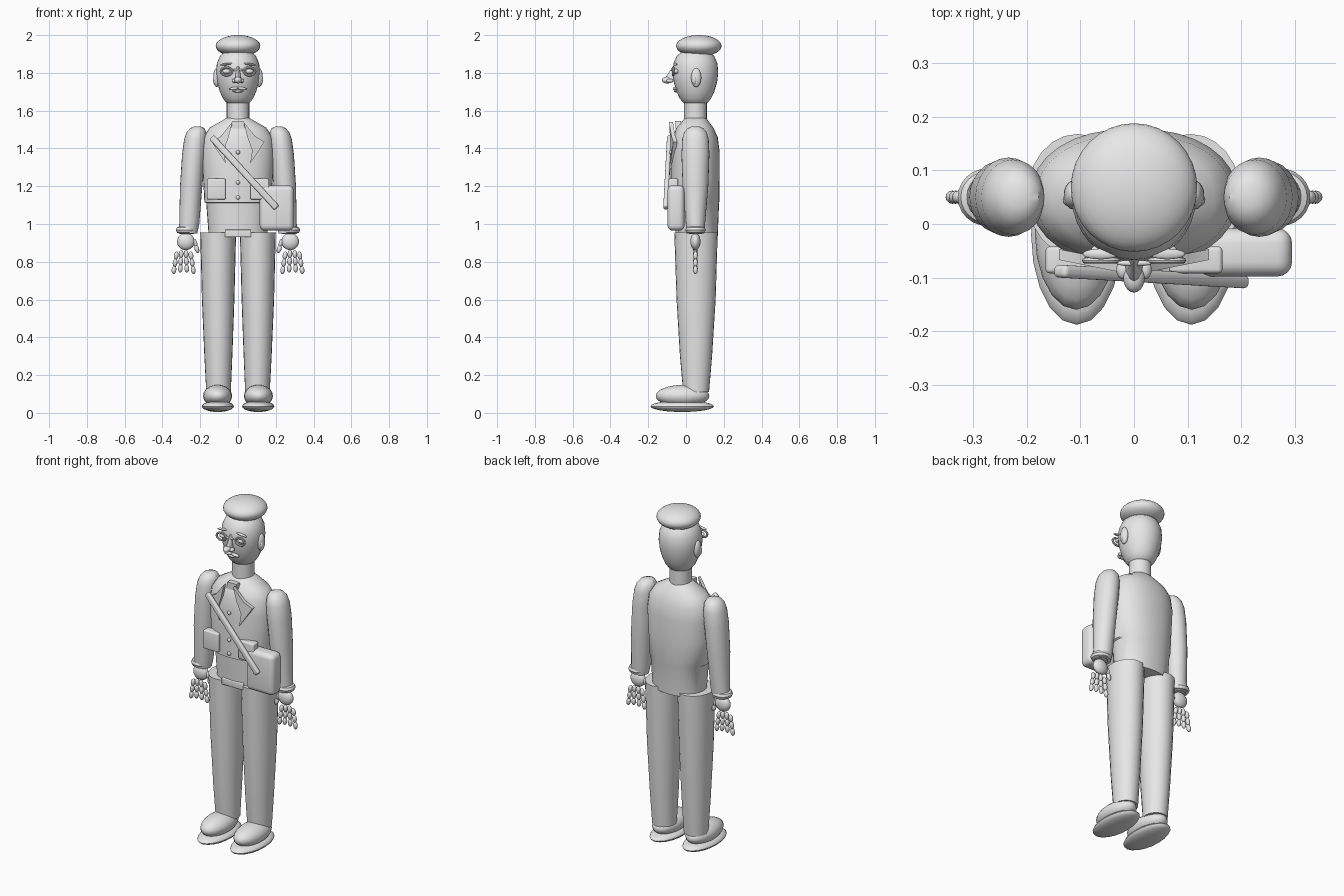
import bpy, bmesh
from math import cos, sin, pi, copysign, radians
from mathutils import Matrix, Vector

if "Cube" in bpy.data.objects:
    bpy.data.objects.remove(bpy.data.objects["Cube"])

grey = bpy.data.materials.new("plain_grey")
grey.use_nodes = True
grey.diffuse_color = (0.8, 0.8, 0.8, 1)
grey.node_tree.nodes["Principled BSDF"].inputs["Base Color"].default_value = (0.8, 0.8, 0.8, 1)
parts = []


def finish(name, bm):
    bmesh.ops.recalc_face_normals(bm, faces=bm.faces)
    mesh = bpy.data.meshes.new(name)
    bm.to_mesh(mesh)
    bm.free()
    mesh.materials.append(grey)
    obj = bpy.data.objects.new(name, mesh)
    bpy.context.collection.objects.link(obj)
    parts.append(obj)
    return obj


def loft(name, rings, power=2.0, n=24):
    """Skin oval rings given as (x, z, half width, front y, back y)."""
    bm = bmesh.new()
    loops = []
    for x, z, rx, front, back in rings:
        loop = []
        for i in range(n):
            c, s = cos(2 * pi * i / n), sin(2 * pi * i / n)
            px = copysign(abs(c) ** (2 / power), c) * rx
            py = copysign(abs(s) ** (2 / power), s) * (back - front) / 2
            loop.append(bm.verts.new((x + px, (front + back) / 2 + py, z)))
        loops.append(loop)
    for a, b in zip(loops, loops[1:]):
        for i in range(n):
            j = (i + 1) % n
            bm.faces.new((a[i], a[j], b[j], b[i]))
    bm.faces.new(loops[0])
    bm.faces.new(loops[-1])
    return finish(name, bm)


def ball(name, loc, size, tilt=0, n=20):
    """Ellipsoid, tilted about the y axis."""
    bm = bmesh.new()
    m = Matrix.Translation(loc) @ Matrix.Rotation(tilt, 4, 'Y') @ Matrix.Diagonal((*size, 1))
    bmesh.ops.create_uvsphere(bm, u_segments=n, v_segments=n // 2 + 2, radius=1, matrix=m)
    return finish(name, bm)


def box(name, loc, size, bevel, rot=None):
    bm = bmesh.new()
    bmesh.ops.create_cube(bm, size=1, matrix=Matrix.Diagonal((*size, 1)))
    bmesh.ops.bevel(bm, geom=bm.edges[:], offset=bevel, segments=4, profile=0.5, affect='EDGES')
    m = Matrix.Translation(loc)
    bm.transform(m @ rot.to_matrix().to_4x4() if rot else m)
    return finish(name, bm)


def ring(name, loc, rx, ry, tube, axis='Z'):
    """Oval torus around z, or facing forward when axis is Y."""
    bm = bmesh.new()
    n, k = 24, 8
    v = [[bm.verts.new(((rx + tube * cos(b)) * cos(a), (ry + tube * cos(b)) * sin(a), tube * sin(b)))
          for b in (2 * pi * j / k for j in range(k))] for a in (2 * pi * i / n for i in range(n))]
    for i in range(n):
        for j in range(k):
            bm.faces.new((v[i][j], v[i - 1][j], v[i - 1][j - 1], v[i][j - 1]))
    if axis == 'Y':
        bm.transform(Matrix.Rotation(pi / 2, 4, 'X'))
    bm.transform(Matrix.Translation(loc))
    return finish(name, bm)


def plate(name, outline, front, slope, thick):
    """Flat cloth panel from an x, z outline, swept back away from the middle."""
    bm = bmesh.new()
    face = bm.faces.new([bm.verts.new((x, front + slope * abs(x), z)) for x, z in outline])
    ext = bmesh.ops.extrude_face_region(bm, geom=[face])
    bmesh.ops.translate(bm, vec=(0, thick, 0), verts=[g for g in ext["geom"] if isinstance(g, bmesh.types.BMVert)])
    return finish(name, bm)


# Torso with the jacket hem stepping out at the front
loft("torso", [(0, z, rx, f, b) for z, rx, f, b in (
    (0.935, 0.155, -0.05, 0.168), (1.11, 0.168, -0.058, 0.175), (1.115, 0.178, -0.08, 0.176),
    (1.25, 0.185, -0.082, 0.178), (1.38, 0.193, -0.078, 0.178), (1.46, 0.183, -0.07, 0.168),
    (1.51, 0.15, -0.05, 0.145), (1.55, 0.08, -0.015, 0.115), (1.565, 0.055, 0.0, 0.1))],
    power=2.2, n=32)
box("trouser_front", (0, -0.035, 0.95), (0.14, 0.04, 0.04), 0.005)

# Head, neck and cap
loft("neck", [(0, z, 0.06, -0.01, 0.11) for z in (1.54, 1.66)])
loft("head", [(0, z, r, 0.05 - 1.04 * r, 0.05 + 1.04 * r) for z, r in (
    (1.635, 0.05), (1.645, 0.065), (1.665, 0.08), (1.70, 0.096), (1.75, 0.11),
    (1.80, 0.116), (1.85, 0.112), (1.89, 0.095), (1.92, 0.06))], n=32)
ball("cap", (0, 0.068, 1.943), (0.118, 0.12, 0.057), n=32)

# Nose and mouth
loft("nose_bridge", [(0, 1.755, 0.018, -0.122, -0.04), (0, 1.79, 0.013, -0.1, -0.04),
                     (0, 1.835, 0.009, -0.07, -0.04)], n=12)
ball("nose_tip", (0, -0.1, 1.762), (0.02, 0.028, 0.018))
ball("lower_lip", (0, -0.052, 1.703), (0.03, 0.012, 0.007))

# Chest plates and buttons
plate("shirt_collar", [(-0.035, 1.505), (0.035, 1.505), (0.03, 1.545), (-0.03, 1.545)], -0.06, 0.1, 0.03)
for i in range(4):
    ball("jacket_button", (0, -0.083, 1.14 + 0.08 * i), (0.011, 0.008, 0.011), n=12)

for s, side in ((1, "left"), (-1, "right")):
    # Face details
    ball(side + "_ear", (s * 0.113, 0.054, 1.775), (0.018, 0.027, 0.05))
    ball(side + "_ear_lobe", (s * 0.122, 0.045, 1.765), (0.011, 0.012, 0.025))
    ball(side + "_nostril", (s * 0.02, -0.085, 1.758), (0.013, 0.018, 0.011))
    ball(side + "_eye", (s * 0.06, -0.053, 1.808), (0.022, 0.016, 0.013))
    ring(side + "_lens_rim", (s * 0.061, -0.068, 1.808), 0.03, 0.021, 0.006, 'Y')
    ball(side + "_eyebrow", (s * 0.062, -0.056, 1.846), (0.034, 0.01, 0.006), s * radians(8))
    ball(side + "_moustache", (s * 0.022, -0.058, 1.717), (0.026, 0.012, 0.008), s * radians(8))

    # Jacket front
    plate(side + "_lapel", [(s * x, z) for x, z in (
        (0.03, 1.54), (0.09, 1.465), (0.14, 1.435), (0.065, 1.32), (0.075, 1.39), (0.05, 1.46))],
        -0.095, 0.2, 0.02)
    box(side + "_pocket", (s * 0.115, -0.067, 1.185), (0.1, 0.05, 0.11), 0.008)

    # Arm and cuff
    loft(side + "_sleeve", [(s * x, z, rx, 0.05 - ry, 0.05 + ry) for x, z, rx, ry in (
        (0.215, 1.516, 0.018, 0.02), (0.216, 1.507, 0.038, 0.042), (0.22, 1.485, 0.052, 0.06),
        (0.225, 1.45, 0.06, 0.07), (0.234, 1.37, 0.062, 0.074), (0.248, 1.2, 0.059, 0.068),
        (0.258, 1.0, 0.053, 0.051), (0.265, 0.95, 0.05, 0.046))])
    ring(side + "_cuff", (s * 0.272, 0.05, 0.968), 0.037, 0.034, 0.02)

    # Hand with jointed fingers
    ball(side + "_palm", (s * 0.276, 0.05, 0.907), (0.047, 0.027, 0.045))
    for f in range(4):
        spread = f - 1.5
        tilt = -s * spread * 0.1
        for joint in range(3):
            drop = 0.845 - 0.038 * joint - 0.008 * abs(spread)
            x = 0.288 + spread * (0.026 + 0.004 * joint)
            ball(side + "_finger_joint", (s * x, 0.05, drop), (0.0125, 0.0125, 0.022), tilt, n=12)
    for joint in range(2):
        ball(side + "_thumb_joint", (s * (0.228 - 0.01 * joint), 0.05, 0.9 - 0.032 * joint),
             (0.012, 0.012, 0.023), s * 0.3, n=12)

    # Trouser leg
    loft(side + "_leg", [(s * x, z, rx, f, b) for x, z, rx, f, b in (
        (0.103, 0.11, 0.065, -0.015, 0.122), (0.104, 0.3, 0.074, -0.032, 0.138),
        (0.105, 0.6, 0.086, -0.05, 0.157), (0.105, 0.955, 0.095, -0.062, 0.168))])

    # Shoe
    ball(side + "_sole", (s * 0.107, -0.02, 0.035), (0.085, 0.168, 0.03))
    ball(side + "_shoe_upper", (s * 0.108, -0.018, 0.09), (0.077, 0.142, 0.058))

# Shoulder bag and its strap
ball("glasses_bridge", (0, -0.073, 1.815), (0.034, 0.006, 0.006))
box("bag", (0.205, -0.053, 1.085), (0.18, 0.09, 0.24), 0.028)
top, bottom = Vector((-0.14, -0.088, 1.46)), Vector((0.205, -0.108, 1.085))
run = bottom - top
box("bag_strap", (top + bottom) / 2, (0.024, 0.034, run.length), 0.009, run.to_track_quat('Z', 'Y'))

# Smooth shading with crisp edges
bpy.ops.object.select_all(action='DESELECT')
for obj in parts:
    obj.select_set(True)
bpy.context.view_layer.objects.active = parts[0]
bpy.ops.object.shade_smooth_by_angle(angle=radians(40))
